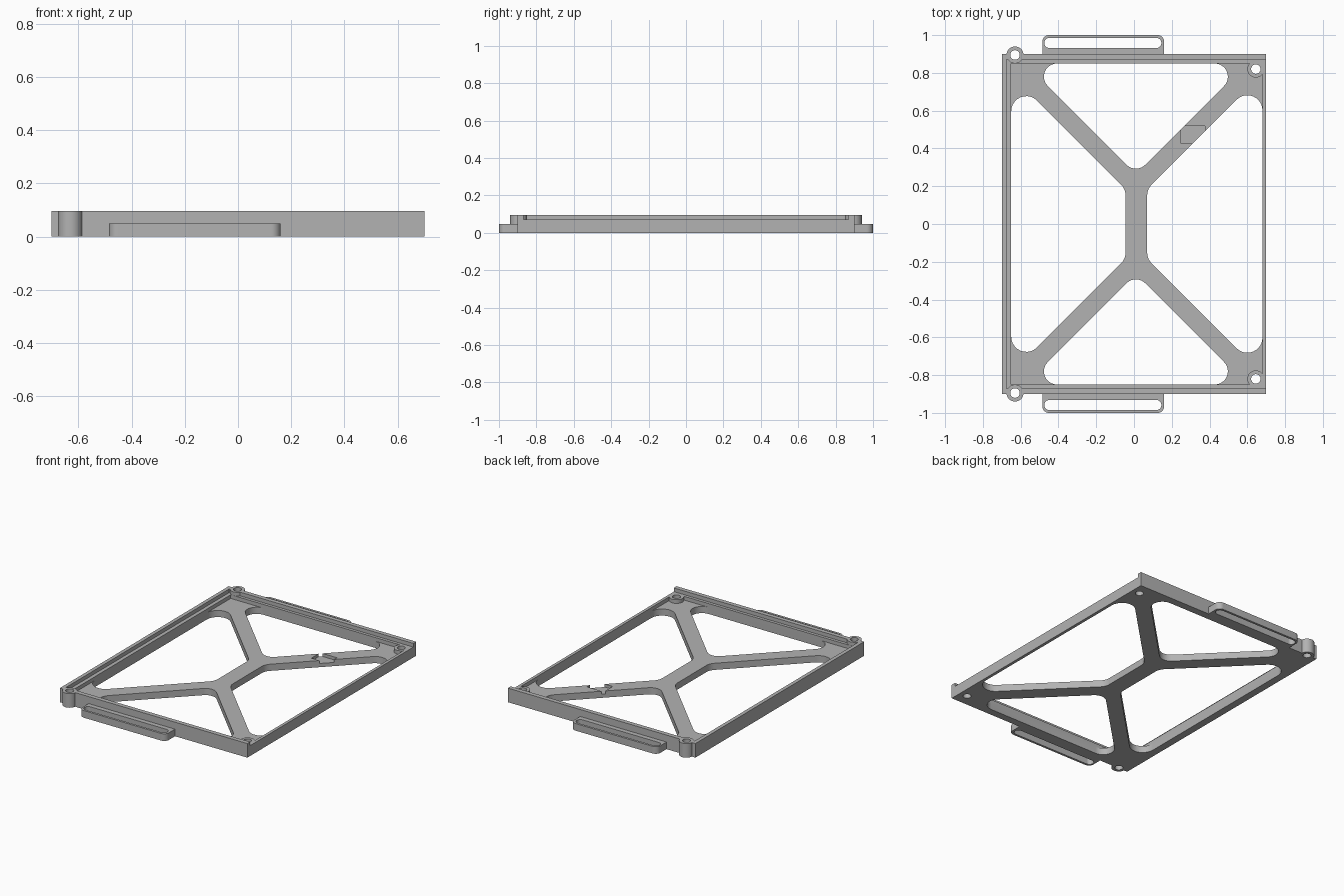
import bpy
import bmesh
import math
from mathutils import Vector

cube = bpy.data.objects.get("Cube")
if cube:
    bpy.data.objects.remove(cube, do_unlink=True)

FLOOR, LEDGE, TOP = 0.045, 0.07, 0.095

grey = bpy.data.materials.new("plain grey")
grey.use_nodes = True
grey.diffuse_color = (0.45, 0.45, 0.45, 1)
grey.node_tree.nodes["Principled BSDF"].inputs["Base Color"].default_value = (0.45, 0.45, 0.45, 1)


def fillet(corners, r, steps=10):
    """Round every corner of a convex polygon with radius r."""
    pts = [Vector(c) for c in corners]
    out = []
    for i, p in enumerate(pts):
        a = (pts[i - 1] - p).normalized()
        b = (pts[(i + 1) % len(pts)] - p).normalized()
        half = a.angle(b) / 2
        centre = p + (a + b).normalized() * (r / math.sin(half))
        start = p + a * (r / math.tan(half)) - centre
        end = p + b * (r / math.tan(half)) - centre
        sweep = math.pi - 2 * half
        for k in range(steps + 1):
            t = k / steps
            out.append(centre + (start * math.sin((1 - t) * sweep)
                                 + end * math.sin(t * sweep)) / math.sin(sweep))
    return out


def rect(x0, x1, y0, y1):
    return [(x0, y0), (x1, y0), (x1, y1), (x0, y1)]


def circle(x, y, r, n=40):
    return [(x + r * math.cos(math.tau * k / n), y + r * math.sin(math.tau * k / n))
            for k in range(n)]


def prism(name, outline, z0, z1):
    """Extrude a flat outline from z0 to z1."""
    bm = bmesh.new()
    face = bm.faces.new([bm.verts.new((p[0], p[1], z0)) for p in outline])
    top = bmesh.ops.extrude_face_region(bm, geom=[face])["geom"]
    bmesh.ops.translate(bm, vec=(0, 0, z1 - z0),
                        verts=[v for v in top if isinstance(v, bmesh.types.BMVert)])
    bmesh.ops.recalc_face_normals(bm, faces=bm.faces)
    mesh = bpy.data.meshes.new(name)
    bm.to_mesh(mesh)
    bm.free()
    mesh.materials.append(grey)
    obj = bpy.data.objects.new(name, mesh)
    bpy.context.collection.objects.link(obj)
    return obj


def combine(body, operation, outline, z0, z1):
    """Add or remove a prism from the body, then discard the tool."""
    tool = prism("tool", outline, z0, z1)
    tool.hide_render = True
    mod = body.modifiers.new("shape", "BOOLEAN")
    mod.operation, mod.object, mod.solver = operation, tool, "EXACT"
    bpy.context.view_layer.objects.active = body
    bpy.ops.object.modifier_apply(modifier=mod.name)
    bpy.data.objects.remove(tool, do_unlink=True)


def add(*args):
    combine(tray, "UNION", *args)


def cut(*args):
    combine(tray, "DIFFERENCE", *args)


# Tray walls, with a stepped rim that is open on the left side
tray = prism("tray_frame", rect(-0.7, 0.7, -0.9, 0.9), 0, TOP)
cut(rect(-0.65, 0.68, -0.85, 0.85), FLOOR, 0.2)
cut(rect(-0.675, 0.8, -0.87, 0.87), LEDGE, 0.2)

# Side windows between the spine and the walls
for wall, spine in ((-0.65, -0.045), (0.68, 0.07)):
    reach = 0.185 + abs(wall - spine)
    window = [(wall, -reach), (spine, -0.185), (spine, 0.185), (wall, reach)]
    cut(fillet(window, 0.08), -0.1, 0.06)

for s in (-1, 1):
    # End windows
    window = [(0.01 - 0.586, 0.85 * s), (0.01, 0.264 * s), (0.01 + 0.586, 0.85 * s)]
    cut(fillet(window, 0.07), -0.1, 0.06)

    # Low bosses inside the open side, tall bosses on the end walls
    for x, y, height in ((0.645, 0.82, LEDGE), (-0.63, 0.895, TOP)):
        add(circle(x, y * s, 0.045), 0, height)
        cut(circle(x, y * s, 0.025), -0.1, 0.2)

    # Slotted strap handle, rooted in the end wall
    y0, y1 = sorted((0.86 * s, 1.0 * s))
    add(fillet(rect(-0.485, 0.16, y0, y1), 0.035), 0, 0.048)
    y0, y1 = sorted((0.932 * s, 0.985 * s))
    cut(fillet(rect(-0.475, 0.145, y0, y1), 0.026), -0.1, 0.2)

# Shallow square recess in one diagonal arm
cut(rect(0.25, 0.375, 0.425, 0.52), FLOOR - 0.02, 0.06)

# Smooth rounded walls, sharp edges elsewhere
bpy.ops.object.select_all(action="DESELECT")
tray.select_set(True)
bpy.context.view_layer.objects.active = tray
bpy.ops.object.shade_smooth_by_angle(angle=math.radians(30))
